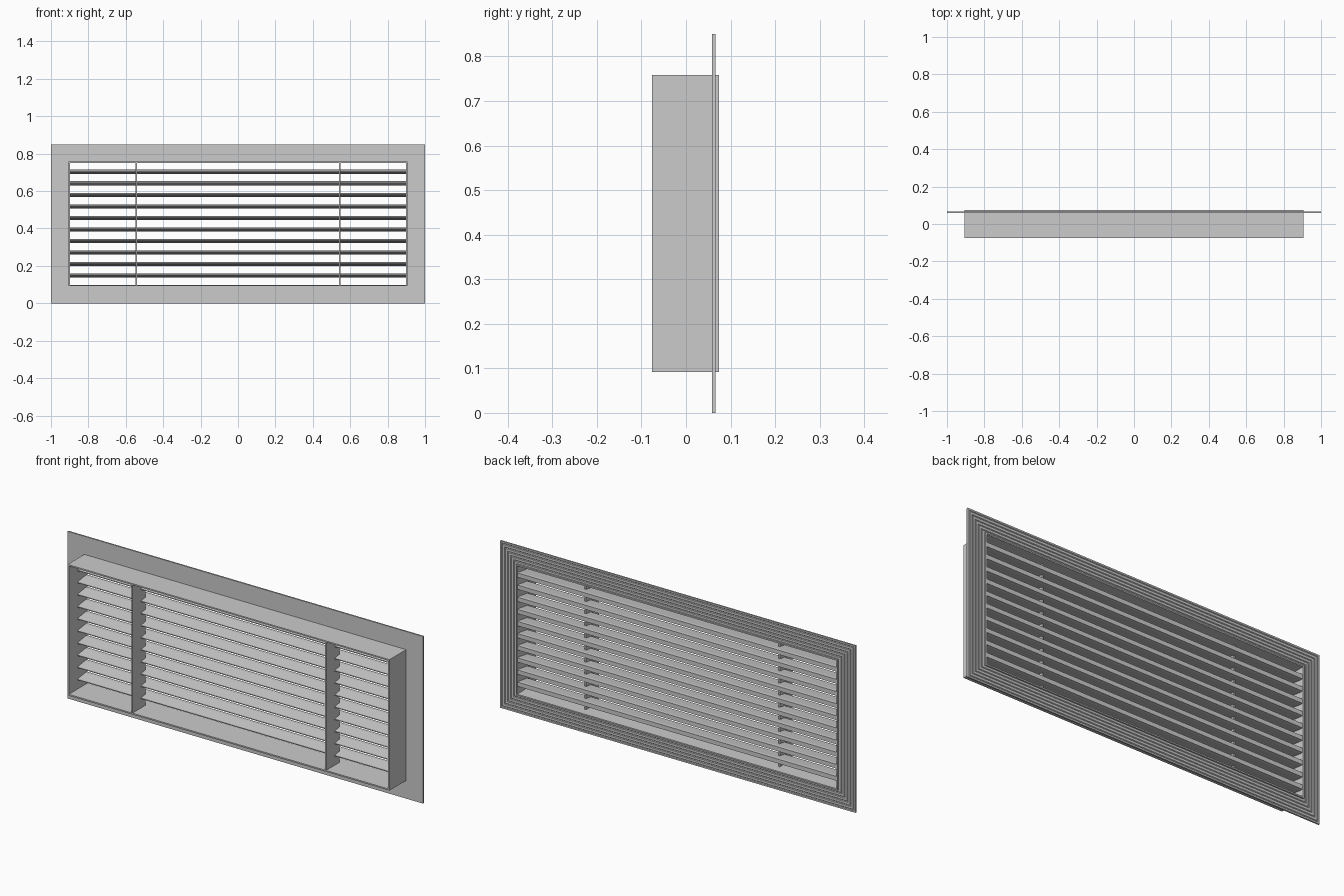
import bpy

if "Cube" in bpy.data.objects:
    bpy.data.objects.remove(bpy.data.objects["Cube"])

ZC = 0.425  # height of the grille centre


def make(name, verts, faces):
    me = bpy.data.meshes.new(name)
    me.from_pydata(verts, [], faces)
    me.update()
    ob = bpy.data.objects.new(name, me)
    bpy.context.collection.objects.link(ob)
    return ob


def mitred_frame(name, profile, hx, hz):
    """Sweep a closed (inset, y) profile around a rectangle with mitred corners."""
    n = len(profile)
    verts = [(sx * (hx - d), y, ZC + sz * (hz - d))
             for sx, sz in ((-1, -1), (1, -1), (1, 1), (-1, 1)) for d, y in profile]
    faces = [(c * n + i, c * n + (i + 1) % n,
              (c + 1) % 4 * n + (i + 1) % n, (c + 1) % 4 * n + i)
             for c in range(4) for i in range(n)]
    return make(name, verts, faces)


def extrude_x(name, profile, x0, x1):
    """Extrude a closed (y, z) profile along x."""
    n = len(profile)
    verts = [(x, y, z) for x in (x0, x1) for y, z in profile]
    faces = [tuple(range(n))[::-1], tuple(range(n, 2 * n))]
    faces += [(i, (i + 1) % n, (i + 1) % n + n, i + n) for i in range(n)]
    return make(name, verts, faces)


# Mounting flange: flat front, shallow concentric ridges on the back
ridges = []
for k in range(5):
    d = 0.008 + k * 0.017
    ridges += [(d, 0.066), (d + 0.003, 0.063), (d + 0.006, 0.066)]
mitred_frame("flange", [(0.095, 0.058), (0, 0.058), (0, 0.066)] + ridges + [(0.095, 0.066)],
             1.0, 0.425)

# Thin-walled duct collar
mitred_frame("collar", [(0, -0.076), (0, 0.074), (0.007, 0.074), (0.007, -0.076)],
             0.906, 0.333)

# Horizontal louvre blades, thick at the back and tapering forward
for i in range(10):
    z = 0.148 + i * 0.0617
    prof = [(-0.008, z - 0.002), (0.055, z - 0.011), (0.07, z - 0.011),
            (0.07, z + 0.011), (0.055, z + 0.011), (-0.008, z + 0.002)]
    extrude_x(f"louvre_blade_{i + 1}", prof, -0.901, 0.901)

# Vertical support bars
for side, x in (("left", -0.545), ("right", 0.545)):
    extrude_x(f"support_bar_{side}",
              [(-0.074, 0.096), (0.03, 0.096), (0.03, 0.754), (-0.074, 0.754)],
              x - 0.004, x + 0.004)

# Consistent outward normals
import bmesh
for ob in bpy.context.collection.objects:
    bm = bmesh.new()
    bm.from_mesh(ob.data)
    bmesh.ops.recalc_face_normals(bm, faces=bm.faces)
    bm.to_mesh(ob.data)
    bm.free()
